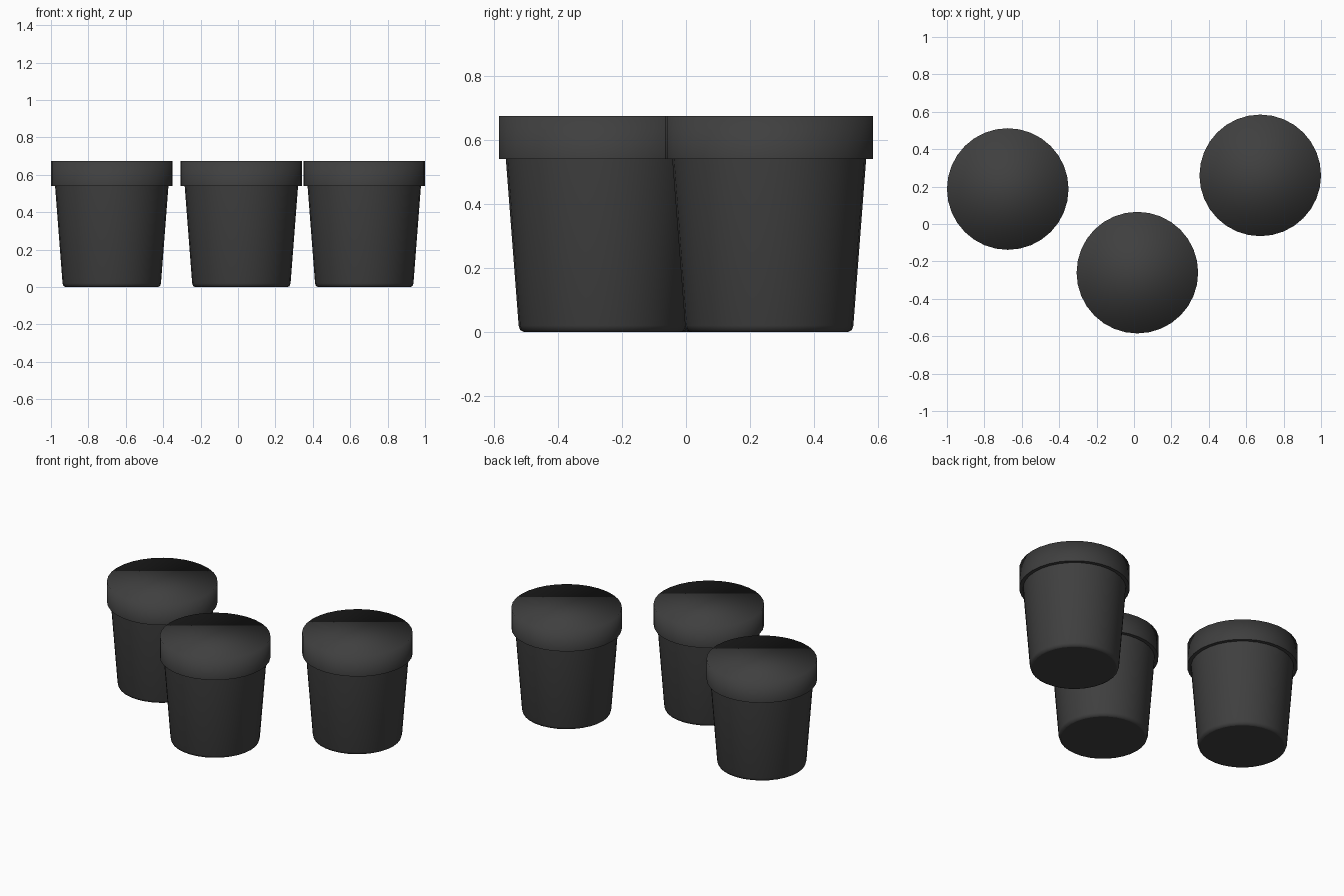
import bpy
import bmesh
from math import cos, sin, pi

cube = bpy.data.objects.get("Cube")
if cube:
    bpy.data.objects.remove(cube)

charcoal = bpy.data.materials.new("charcoal")
charcoal.use_nodes = True
colour = (0.05, 0.05, 0.05, 1)
charcoal.diffuse_color = colour
charcoal.node_tree.nodes["Principled BSDF"].inputs["Base Color"].default_value = colour

SIDES = 32
# Radius and height, from the rounded foot up the tapered wall to the thick rim
PROFILE = [(0.247, 0), (0.258, 0.005), (0.263, 0.02), (0.303, 0.54), (0.325, 0.54), (0.325, 0.675)]
CREASES = {0, 3, 4}   # rings with a hard edge: foot disc and rim underside


def make_pot(name, x, y):
    bm = bmesh.new()
    rings = [[bm.verts.new((r * cos(2 * pi * i / SIDES), r * sin(2 * pi * i / SIDES), z))
              for i in range(SIDES)] for r, z in PROFILE]
    # Walls between neighbouring rings
    for low, high in zip(rings, rings[1:]):
        for i in range(SIDES):
            j = (i + 1) % SIDES
            bm.faces.new((low[i], low[j], high[j], high[i]))
    # Closed foot and top, the top blending smoothly into the rim
    bm.faces.new(rings[0][::-1])
    bm.faces.new(rings[-1])
    for face in bm.faces:
        face.smooth = True
    for k in CREASES:
        for i in range(SIDES):
            bm.edges.get((rings[k][i], rings[k][(i + 1) % SIDES])).smooth = False
    mesh = bpy.data.meshes.new(name)
    bm.to_mesh(mesh)
    bm.free()
    mesh.materials.append(charcoal)
    pot = bpy.data.objects.new(name, mesh)
    pot.location = (x, y, 0)
    bpy.context.collection.objects.link(pot)


make_pot("right_pot", -0.675, 0.187)
make_pot("middle_pot", 0.018, -0.26)
make_pot("left_pot", 0.675, 0.26)
